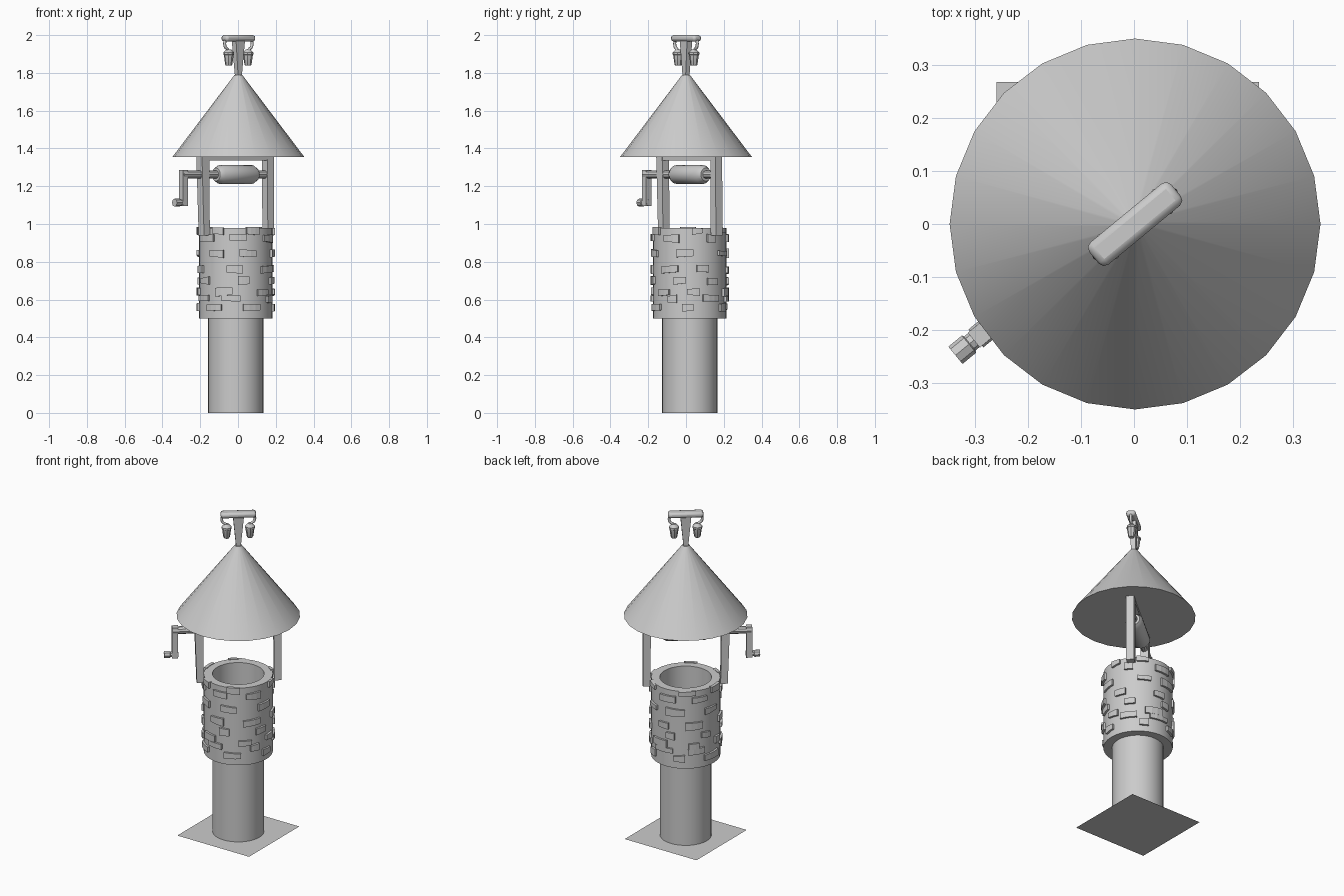
import bpy, bmesh, math, random
from math import sin, cos, pi
from mathutils import Matrix, Vector

if "Cube" in bpy.data.objects:
    bpy.data.objects.remove(bpy.data.objects["Cube"])

random.seed(7)
CX, CY = -0.012, 0.02
TURN = Matrix.Rotation(math.radians(39.5), 4, 'Z')
WELL = Matrix.Translation((CX, CY, 0))
FRAME = WELL @ TURN          # local x runs along the winch axle
TOP = Matrix.Translation((0.002, 0, 0)) @ TURN


def finish(name, bm, mat=None, smooth=True, bevel=0):
    bmesh.ops.recalc_face_normals(bm, faces=bm.faces)
    me = bpy.data.meshes.new(name)
    bm.to_mesh(me)
    bm.free()
    ob = bpy.data.objects.new(name, me)
    bpy.context.collection.objects.link(ob)
    if mat:
        ob.matrix_world = mat
    if bevel:
        m = ob.modifiers.new("bevel", 'BEVEL')
        m.width = bevel
        m.segments = 2
    if smooth:
        bpy.ops.object.select_all(action='DESELECT')
        ob.select_set(True)
        bpy.context.view_layer.objects.active = ob
        bpy.ops.object.shade_smooth_by_angle(angle=math.radians(35))
    return ob


def lathe(name, profile, sides, mat=None, closed=False, caps=False, along_x=False):
    """Revolve (radius, height) points round z, or round x."""
    bm = bmesh.new()
    rings = []
    for r, h in profile:
        ring = []
        for i in range(sides):
            a = 2 * pi * i / sides
            p = (h, r * cos(a), r * sin(a)) if along_x else (r * cos(a), r * sin(a), h)
            ring.append(bm.verts.new(p))
        rings.append(ring)
    pairs = list(zip(rings, rings[1:])) + ([(rings[-1], rings[0])] if closed else [])
    for a, b in pairs:
        for i in range(sides):
            j = (i + 1) % sides
            bm.faces.new((a[i], a[j], b[j], b[i]))
    if caps:
        bm.faces.new(rings[0])
        bm.faces.new(rings[-1])
    return finish(name, bm, mat)


def block(name, bottom, top, mat, bevel=0):
    """Box between two rectangles given as (x, y, z, size_x, size_y)."""
    bm = bmesh.new()
    rows = []
    for x, y, z, sx, sy in (bottom, top):
        rows.append([bm.verts.new((x + u * sx / 2, y + v * sy / 2, z))
                     for u, v in ((-1, -1), (1, -1), (1, 1), (-1, 1))])
    a, b = rows
    bm.faces.new(a)
    bm.faces.new(b)
    for i in range(4):
        j = (i + 1) % 4
        bm.faces.new((a[i], a[j], b[j], b[i]))
    return finish(name, bm, mat, smooth=bool(bevel), bevel=bevel)


# ground plate, shaft and stone ring
bm = bmesh.new()
bmesh.ops.create_grid(bm, x_segments=1, y_segments=1, size=0.247)
finish("ground_plate", bm, WELL, smooth=False)
lathe("shaft", [(0.146, 0), (0.146, 0.5)], 32, WELL)
lathe("stone_ring", [(0.146, 0.5), (0.195, 0.5), (0.195, 0.98), (0.146, 0.98)], 32, WELL, closed=True)

# raised stones wrapped round the ring
bm = bmesh.new()


def add_stone(angle, z, width, height):
    half, n = width / 2 / 0.2, 3
    grid = []
    ends = [[random.uniform(-0.006, 0.006) for _ in range(2)] for _ in range(2)]
    for i in range(n + 1):
        t = i / n
        a = angle + half * (2 * t - 1)
        lo = z - height / 2 + ends[0][0] * (1 - t) + ends[0][1] * t
        hi = min(z + height / 2 + ends[1][0] * (1 - t) + ends[1][1] * t, 0.984)
        grid.append([bm.verts.new((r * cos(a), r * sin(a), h))
                     for r, h in ((0.188, lo), (0.207, lo), (0.207, hi), (0.188, hi))])
    for p, q in zip(grid, grid[1:]):
        for k in range(4):
            m = (k + 1) % 4
            bm.faces.new((p[k], p[m], q[m], q[k]))
    bm.faces.new(grid[0])
    bm.faces.new(grid[-1])


for row, z in enumerate((0.56, 0.605, 0.64, 0.70, 0.76, 0.845, 0.925, 0.965)):
    count = 6
    for i in range(count):
        angle = 2 * pi * (i + 0.5 * (row % 2) + random.uniform(-0.13, 0.13)) / count + 0.2 * (row // 2)
        add_stone(angle, z, random.uniform(0.05, 0.12), random.uniform(0.03, 0.042))
finish("ring_stones", bm, WELL, smooth=False)

# posts and cross beam
block("crank_post", (-0.216, 0, 0.94, 0.04, 0.045), (-0.226, 0, 1.36, 0.05, 0.047), FRAME)
block("far_post", (0.223, 0, 0.94, 0.042, 0.045), (0.22, 0, 1.36, 0.045, 0.045), FRAME)
block("cross_beam", (0, 0, 1.335, 0.42, 0.04), (0, 0, 1.358, 0.42, 0.04), FRAME)

# winch
AXLE = FRAME @ Matrix.Translation((0, 0, 1.262))
lathe("winch_drum", [(0.035, -0.135), (0.05, -0.11), (0.05, 0.11), (0.035, 0.135)], 16, AXLE,
      caps=True, along_x=True)
lathe("axle", [(0.022, -0.37), (0.022, 0.21)], 10, AXLE, caps=True, along_x=True)
block("crank_arm", (-0.358, 0, 1.095, 0.034, 0.036), (-0.358, 0, 1.285, 0.034, 0.036), FRAME)
lathe("crank_handle", [(0.017, -0.34), (0.017, -0.385), (0.021, -0.387), (0.021, -0.42)], 8,
      FRAME @ Matrix.Translation((0, 0, 1.113)), caps=True, along_x=True)

# roof
lathe("roof", [(0.349, 1.355), (0.02, 1.79)], 24, Matrix.Translation((0.002, 0, 0)), caps=True)

# roof ornament: stem, top bar and two hanging lanterns
block("ornament_stem", (0, 0, 1.775, 0.024, 0.026), (0, 0, 1.975, 0.062, 0.036), TOP)
block("ornament_bar", (0, 0, 1.966, 0.2, 0.054), (0, 0, 2.0, 0.2, 0.054), TOP, bevel=0.013)
for side, label in ((-1, "left"), (1, "right")):
    cu = bpy.data.curves.new(label + "_hook", 'CURVE')
    cu.dimensions = '3D'
    cu.bevel_depth = 0.008
    cu.bevel_resolution = 2
    cu.use_fill_caps = True
    sp = cu.splines.new('POLY')
    pts = [(0.08 + 0.014 * cos(a), 1.955 + 0.025 * sin(a))
           for a in [pi / 2 - k * pi / 8 for k in range(9)]]
    pts.append((0.066, 1.915))
    sp.points.add(len(pts) - 1)
    for p, (x, z) in zip(sp.points, pts):
        p.co = (side * x, 0, z, 1)
    hook = bpy.data.objects.new(label + "_hook", cu)
    bpy.context.collection.objects.link(hook)
    hook.matrix_world = TOP
    lathe(label + "_lantern",
          [(0.015, 1.838), (0.019, 1.845), (0.026, 1.895), (0.029, 1.897), (0.029, 1.907), (0.012, 1.925)],
          8, TOP @ Matrix.Translation((side * 0.066, 0, 0)), caps=True)
